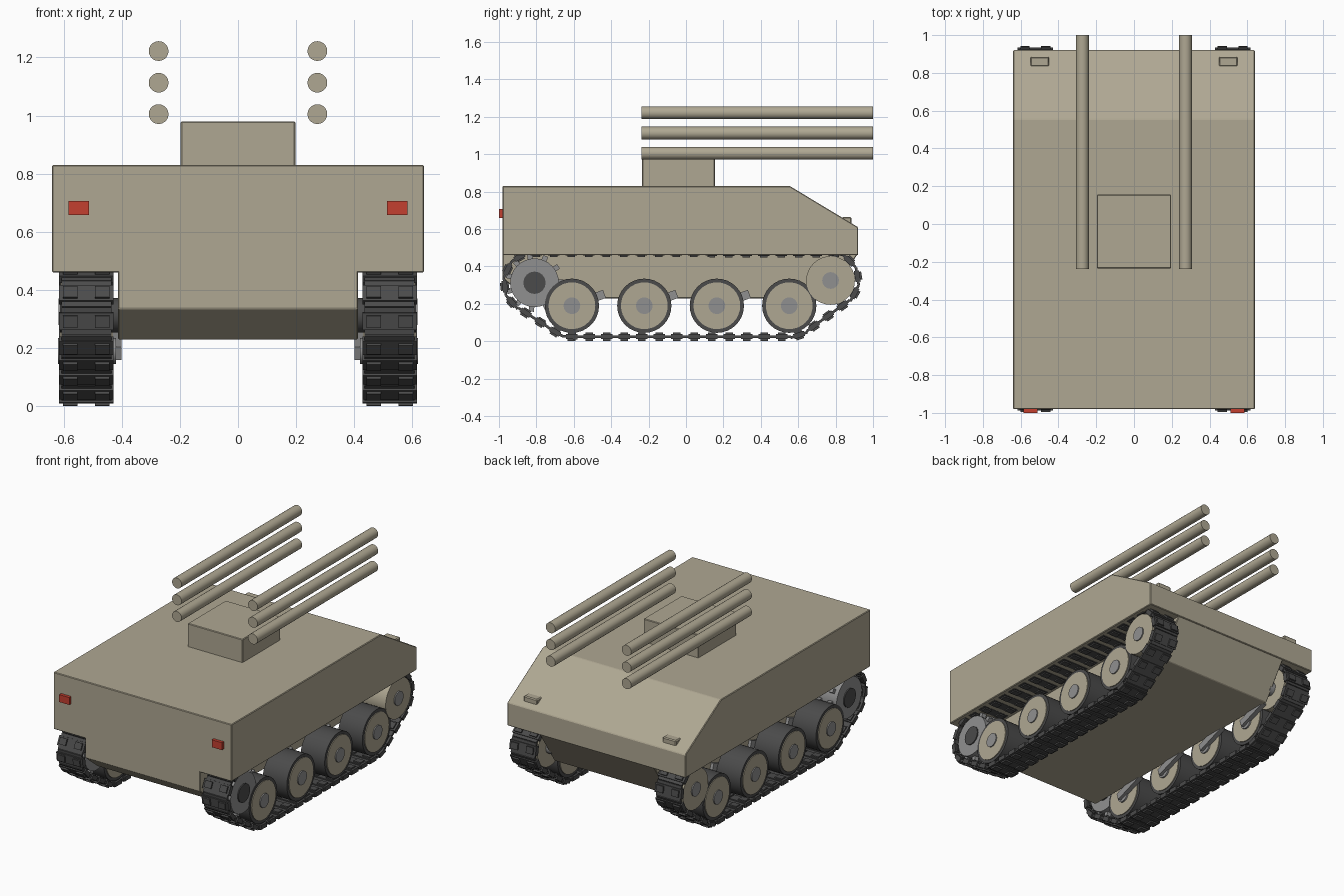
import bpy, bmesh, math
from mathutils import Matrix, Vector

if "Cube" in bpy.data.objects:
    bpy.data.objects.remove(bpy.data.objects["Cube"])


def mat(name, r, g, b):
    m = bpy.data.materials.new(name)
    m.diffuse_color = (r, g, b, 1)
    m.use_nodes = True
    m.node_tree.nodes["Principled BSDF"].inputs["Base Color"].default_value = m.diffuse_color
    return m


TAN = mat("tan_paint", 0.43, 0.39, 0.29)
DARK = mat("dark_rubber", 0.07, 0.07, 0.07)
GREY = mat("grey_steel", 0.28, 0.28, 0.28)
RED = mat("red_lens", 0.55, 0.05, 0.03)


def finish(name, bm, material, mirror=False, smooth=False, bevel=0):
    bmesh.ops.recalc_face_normals(bm, faces=bm.faces)
    me = bpy.data.meshes.new(name)
    bm.to_mesh(me)
    bm.free()
    ob = bpy.data.objects.new(name, me)
    bpy.context.collection.objects.link(ob)
    me.materials.append(material)
    if smooth:
        bpy.ops.object.select_all(action='DESELECT')
        ob.select_set(True)
        bpy.context.view_layer.objects.active = ob
        bpy.ops.object.shade_smooth_by_angle(angle=math.radians(35))
    if bevel:
        b = ob.modifiers.new("bevel", 'BEVEL')
        b.width, b.segments = bevel, 1
    if mirror:
        ob.modifiers.new("mirror", 'MIRROR')
    return ob


def add_box(bm, x, y, z, frame=Matrix()):
    c = Vector([(a + b) / 2 for a, b in (x, y, z)])
    s = [b - a for a, b in (x, y, z)]
    bmesh.ops.create_cube(bm, size=1, matrix=frame @ Matrix.Translation(c) @ Matrix.Diagonal((*s, 1)))


def box(name, x, y, z, material, **kw):
    bm = bmesh.new()
    add_box(bm, x, y, z)
    return finish(name, bm, material, **kw)


def add_cyl(bm, axis, a, b, p, q, r, sides):
    # axis 'X': p, q are y, z; axis 'Y': p, q are x, z
    mid = (a + b) / 2
    if axis == 'X':
        m = Matrix.Translation((mid, p, q)) @ Matrix.Rotation(math.pi / 2, 4, 'Y')
    else:
        m = Matrix.Translation((p, mid, q)) @ Matrix.Rotation(math.pi / 2, 4, 'X')
    bmesh.ops.create_cone(bm, cap_ends=True, segments=sides, radius1=r, radius2=r, depth=b - a, matrix=m)


def disc(name, x, centres, r, material, sides=32):
    bm = bmesh.new()
    for y, z in centres:
        add_cyl(bm, 'X', x[0], x[1], y, z, r, sides)
    return finish(name, bm, material, mirror=True, smooth=True)


def extrude_profile(name, pts, half, material, bevel=0):
    bm = bmesh.new()
    f = bm.faces.new([bm.verts.new((-half, y, z)) for y, z in pts])
    new = bmesh.ops.extrude_face_region(bm, geom=[f])["geom"]
    bmesh.ops.translate(bm, verts=[v for v in new if isinstance(v, bmesh.types.BMVert)], vec=(2 * half, 0, 0))
    return finish(name, bm, material, bevel=bevel)


# Hull
extrude_profile("upper_hull", [(-.98, .46), (.92, .46), (.92, .61), (.555, .83), (-.98, .83)], .64, TAN, .004)
extrude_profile("lower_hull", [(-.98, .47), (-.98, .335), (-.85, .23), (.76, .23), (.92, .47)], .413, TAN, .004)

# Turret block and launch tubes
box("turret", (-.197, .197), (-.235, .155), (.825, .98), TAN, bevel=.004)
bm = bmesh.new()
for z in (1.005, 1.113, 1.222):
    add_cyl(bm, 'Y', -.238, 1.0, .273, z, .034, 20)
finish("tubes", bm, TAN, mirror=True, smooth=True)

# Lights
box("marker_light", (.512, .584), (-1.0, -.97), (.658, .706), RED, mirror=True)
box("headlamp", (.45, .548), (.833, .885), (.61, .664), TAN, mirror=True, bevel=.006)

# Running gear
WHEELS = [(y, .19) for y in (-.61, -.223, .165, .552)]
SPROCKET, IDLER = (-.81, .313), (.773, .325)
disc("tyres", (.435, .608), WHEELS, .145, DARK)
disc("wheel_discs", (.43, .613), WHEELS, .125, TAN)
disc("wheel_hubs", (.42, .62), WHEELS, .045, GREY, 16)
disc("idler", (.435, .61), [IDLER], .13, TAN)
disc("idler_hub", (.40, .617), [IDLER], .045, GREY, 16)
disc("sprocket", (.445, .605), [SPROCKET], .13, GREY)
disc("sprocket_hub", (.40, .612), [SPROCKET], .06, DARK, 16)

# Sprocket teeth
bm = bmesh.new()
for i in range(11):
    frame = Matrix.Translation((0, *SPROCKET)) @ Matrix.Rotation(2 * math.pi * (i + .3) / 11, 4, 'X')
    for x in (.47, .55):
        add_box(bm, (x, x + .03), (-.014, .014), (.11, .155), frame)
finish("sprocket_teeth", bm, GREY, mirror=True)

# Trailing suspension arms
bm = bmesh.new()
for y, z in WHEELS:
    frame = Matrix.Translation((0, y, z)) @ Matrix.Rotation(math.radians(20), 4, 'X')
    add_box(bm, (.40, .432), (-.025, .185), (-.023, .023), frame)
finish("suspension_arms", bm, GREY, mirror=True)

# Track path: outer tangents around the running gear
circles = [(*WHEELS[0], .165), (*WHEELS[3], .165), (*IDLER, .145), (*SPROCKET, .16)]
normals = []
for i, (y1, z1, r1) in enumerate(circles):
    y2, z2, r2 = circles[(i + 1) % 4]
    d = math.hypot(y2 - y1, z2 - z1)
    normals.append(math.atan2(z2 - z1, y2 - y1) - math.acos((r1 - r2) / d))
path = []
for i, (y, z, r) in enumerate(circles):
    a0 = normals[i - 1]
    sweep = (normals[i] - a0) % (2 * math.pi)
    for k in range(25):
        a = a0 + sweep * k / 24
        path.append(Vector((0, y + r * math.cos(a), z + r * math.sin(a))))
path.append(path[0])
length = sum((b - a).length for a, b in zip(path, path[1:]))


def at(s):
    s %= length
    for a, b in zip(path, path[1:]):
        d = (b - a).length
        if s <= d and d > 0:
            return a.lerp(b, s / d)
        s -= d
    return path[0]


# Track links: plate, thin connector and two pads each
count = round(length / .093)
pitch = length / count
bm = bmesh.new()
for i in range(count):
    s = i * pitch
    t = at(s + .02) - at(s - .02)
    frame = Matrix.Translation(at(s)) @ Matrix.Rotation(math.atan2(t.z, t.y), 4, 'X')
    add_box(bm, (.428, .616), (-.03, .03), (-.014, .014), frame)
    add_box(bm, (.436, .608), (-.048, .048), (-.007, .007), frame)
    for x in (.442, .552):
        add_box(bm, (x, x + .05), (-.021, .021), (-.024, .022), frame)
finish("track_links", bm, DARK, mirror=True)
